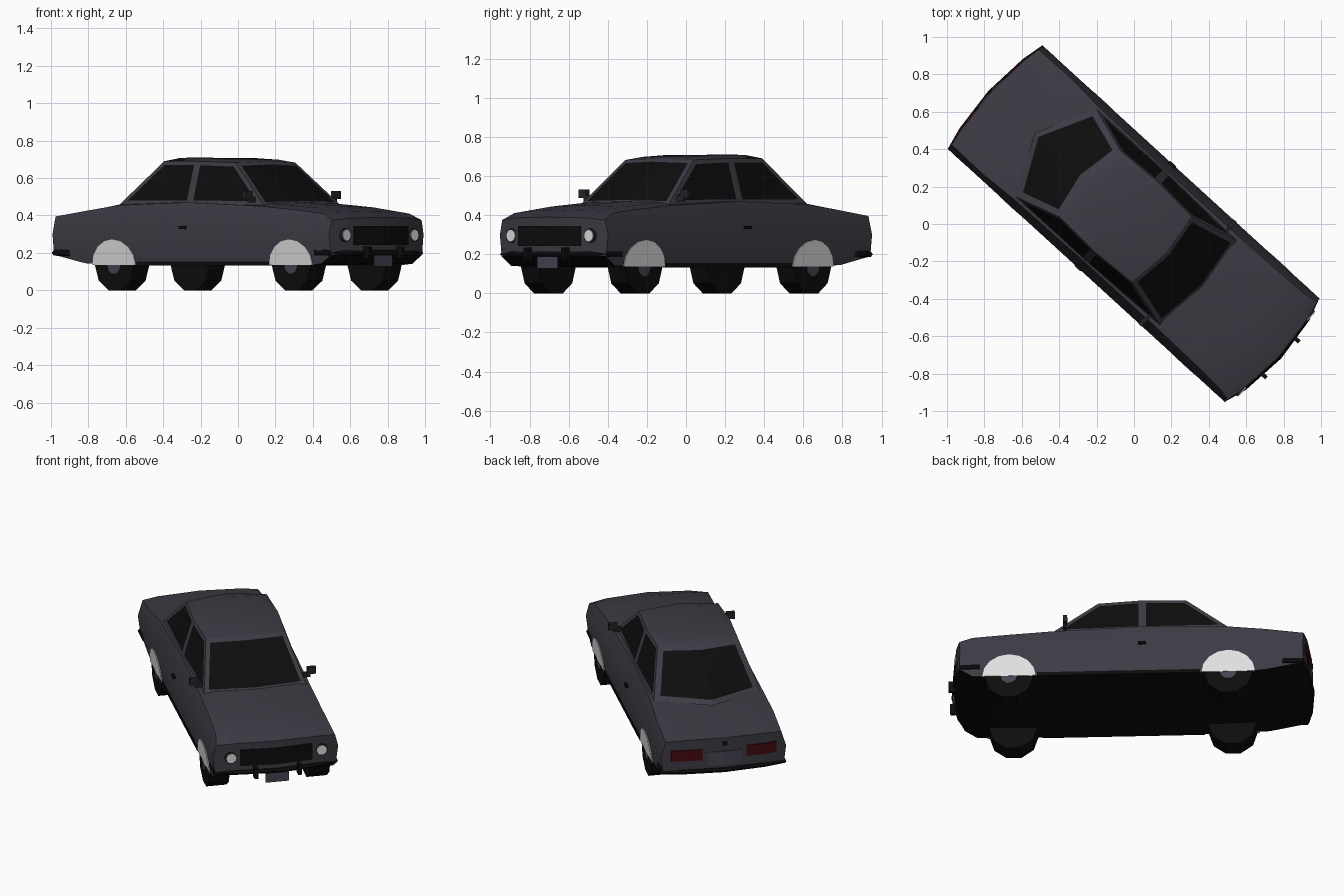
import bpy, bmesh, math
from mathutils import Matrix

if "Cube" in bpy.data.objects:
    bpy.data.objects.remove(bpy.data.objects["Cube"])

TURN = Matrix.Rotation(math.radians(-42.4), 4, 'Z')  # car is built along +x, then turned


def material(name, rgb):
    m = bpy.data.materials.new(name)
    m.diffuse_color = (*rgb, 1)
    m.use_nodes = True
    m.node_tree.nodes["Principled BSDF"].inputs["Base Color"].default_value = m.diffuse_color
    return m


PAINT = material("slate_paint", (0.046, 0.044, 0.058))
BLACK = material("black", (0.004, 0.004, 0.004))
WHITE = material("white", (0.75, 0.75, 0.75))
RED = material("dark_red", (0.06, 0.003, 0.004))
GREY = material("plate_grey", (0.06, 0.06, 0.085))
TRIM = material("dark_trim", (0.018, 0.018, 0.022))


def finish(name, bm, mats, angle=None):
    bmesh.ops.transform(bm, matrix=TURN, verts=bm.verts)
    me = bpy.data.meshes.new(name)
    bm.to_mesh(me)
    bm.free()
    ob = bpy.data.objects.new(name, me)
    bpy.context.collection.objects.link(ob)
    for m in mats:
        me.materials.append(m)
    if angle:
        bpy.ops.object.select_all(action='DESELECT')
        ob.select_set(True)
        bpy.context.view_layer.objects.active = ob
        bpy.ops.object.shade_smooth_by_angle(angle=math.radians(angle))
    return ob


def loft_bm(rings, caps=True):
    bm = bmesh.new()
    vs = [[bm.verts.new(p) for p in r] for r in rings]
    n = len(rings[0])
    for a, b in zip(vs, vs[1:]):
        for i in range(n):
            j = (i + 1) % n
            bm.faces.new((a[i], a[j], b[j], b[i]))
    if caps:
        bm.faces.new(vs[0])
        bm.faces.new(vs[-1])
    bmesh.ops.recalc_face_normals(bm, faces=bm.faces)
    return bm, vs


def loft(name, rings, mat):
    return finish(name, loft_bm(rings)[0], [mat])


def box(name, x0, x1, y0, y1, z0, z1, mat):
    return loft(name, [[(x, y0, z0), (x, y1, z0), (x, y1, z1), (x, y0, z1)] for x in (x0, x1)], mat)


def mirrored(half):
    return half + [(x, -y, z) for x, y, z in half[-2:0:-1]]


def end_u(v, s):
    """Length position of the bowed front (s=1) or rear (s=-1) face."""
    bow, v = (0.05 if s > 0 else 0.04), abs(v)
    k = 1 - v / 0.25 * 0.444 if v < 0.25 else 0.556 - (v - 0.25) / 0.11 * 0.478
    return s * (1.0 + bow * k)


# Lower body: u, bottom z, shoulder z, shoulder v, centre z
stations = [(-1.0, .19, .395, .345, .405), (-.78, .145, .425, .348, .44),
            (-.56, .135, .455, .335, .475), (-.05, .135, .47, .328, .47),
            (.46, .135, .45, .328, .472), (.75, .135, .428, .333, .45),
            (.93, .14, .41, .34, .425), (1.0, .19, .375, .355, .39)]
rings = []
for u, zb, zs, vs, zc in stations:
    half = [(0, zb), (.25, zb), (.36, zb), (.375, .30), (vs, zs), (.25, zs + .7 * (zc - zs)), (0, zc)]
    end = abs(u) == 1.0
    rings.append(mirrored([(end_u(v, u) if end else u, v, z) for v, z in half]))
bm, vs = loft_bm(rings, caps=False)
for r in (vs[0], vs[-1]):
    for idx in ((0, 1, 5, 6), (1, 2, 3, 4, 5), (0, 6, 7, 11), (11, 7, 8, 9, 10)):
        bm.faces.new([r[i] for i in idx])
bmesh.ops.recalc_face_normals(bm, faces=bm.faces)
for f in bm.faces:
    f.material_index = int(f.normal.z < -0.3)
finish("body", bm, [PAINT, BLACK], 35)

# Cabin with inset window panes
base = [(.505, 0, .46), (.465, .305, .455), (-.06, .322, .46), (-.565, .318, .46), (-.72, 0, .465)]
top = [(.23, 0, .69), (.20, .237, .682), (-.06, .252, .69), (-.315, .24, .69), (-.36, 0, .695)]
roof = [(.17, 0, .70), (.15, .16, .698), (-.06, .18, .708), (-.27, .16, .708), (-.29, 0, .71)]
bm, vs = loft_bm([mirrored(base), mirrored(top), mirrored(roof)])
bm.faces.ensure_lookup_table()
walls = list(bm.faces)[:8]
groups = [([0, 7], .026), ([1], .022), ([2], .022), ([5], .022), ([6], .022), ([3, 4], .036)]
for ids, t in groups:
    panes = [walls[i] for i in ids]
    bmesh.ops.inset_region(bm, faces=panes, thickness=t, use_boundary=True, use_even_offset=True)
    for f in panes:
        f.material_index = 1
finish("cabin", bm, [PAINT, BLACK], 25)


def disc(name, u, z, r, v0, v1, n, mat, s):
    a = [2 * math.pi * (i + .5) / n - math.pi / 2 for i in range(n)]
    return loft(name, [[(u + r * math.cos(t), s * v, z + r * math.sin(t)) for t in a] for v in (v0, v1)], mat)


for s, side in ((1, "left"), (-1, "right")):
    # Wheels, hubs and pale half-round arches
    for u, end in ((.715, "front"), (-.565, "rear")):
        disc(f"{end}_{side}_tyre", u, .135, .142, .24, .36, 10, BLACK, s)
        disc(f"{end}_{side}_hub", u, .135, .048, .35, .364, 10, GREY, s)
        arch = [(u + .156 * math.cos(t), .136 + .137 * math.sin(t))
                for t in (math.pi * i / 8 for i in range(9))]
        rows = [[(x, s * (.36 + .015 * (z - .135) / .165 + d), z) for x, z in arch] for d in (-.004, .005)]
        loft(f"{end}_{side}_arch", rows, WHITE)

    # Headlights with dark rims
    a = [2 * math.pi * i / 12 for i in range(12)]
    for name, r, u1, mat in (("rim", .038, 1.029, TRIM), ("headlight", .03, 1.034, WHITE)):
        loft(f"{side}_{name}", [[(u, s * .27 + r * math.cos(t), .295 + r * math.sin(t)) for t in a]
                                for u in (1.0, u1)], mat)

    # Mirrors, door handles, sills, bumper guards
    box(f"{side}_mirror_stem", .385, .40, s * .30, s * .345, .47, .50, TRIM)
    box(f"{side}_mirror", .375, .40, s * .325, s * .378, .488, .53, TRIM)
    box(f"{side}_door_handle", -.085, -.04, s * .36, s * .38, .328, .343, BLACK)
    box(f"{side}_sill", -.40, .55, s * .34, s * .366, .133, .155, BLACK)
    box(f"{side}_bumper_guard", 1.03, 1.078, s * .13 - .011, s * .13 + .011, .17, .235, BLACK)


def plate(name, v_list, z0, z1, s, mat):
    rows = []
    for v in v_list:
        u = end_u(v, s)
        rows.append([(u - s * .003, v, z0), (u + s * .006, v, z0), (u + s * .006, v, z1), (u - s * .003, v, z1)])
    return loft(name, rows, mat)


# Grille, tail lights, number plates, boot lock
plate("grille", (-.215, 0, .215), .242, .345, 1, BLACK)
plate("left_tail_light", (.13, .25, .315), .272, .34, -1, RED)
plate("right_tail_light", (-.13, -.25, -.315), .272, .34, -1, RED)
plate("rear_plate", (-.1, 0, .1), .235, .32, -1, GREY)
plate("boot_lock", (-.014, .014), .355, .38, -1, BLACK)
box("front_plate", 1.045, 1.053, -.07, .07, .128, .185, GREY)

# Wrap-around bumpers
paths = {"front_bumper": (1, [(.90, .376), (1.0, .374), (1.04, .25), (1.066, 0)]),
         "rear_bumper": (-1, [(-.90, .376), (-1.006, .375), (-1.034, .25), (-1.055, 0)])}
for name, (s, path) in paths.items():
    rows = []
    for u, v in path + [(u, -v) for u, v in path[-2::-1]]:
        iu, iv = u - s * .05, v * .92
        rows.append([(iu, iv, .18), (u - s * .008, v * .985, .187), (u, v, .2),
                     (u - s * .008, v * .985, .213), (iu, iv, .222)])
    loft(name, rows, BLACK)
